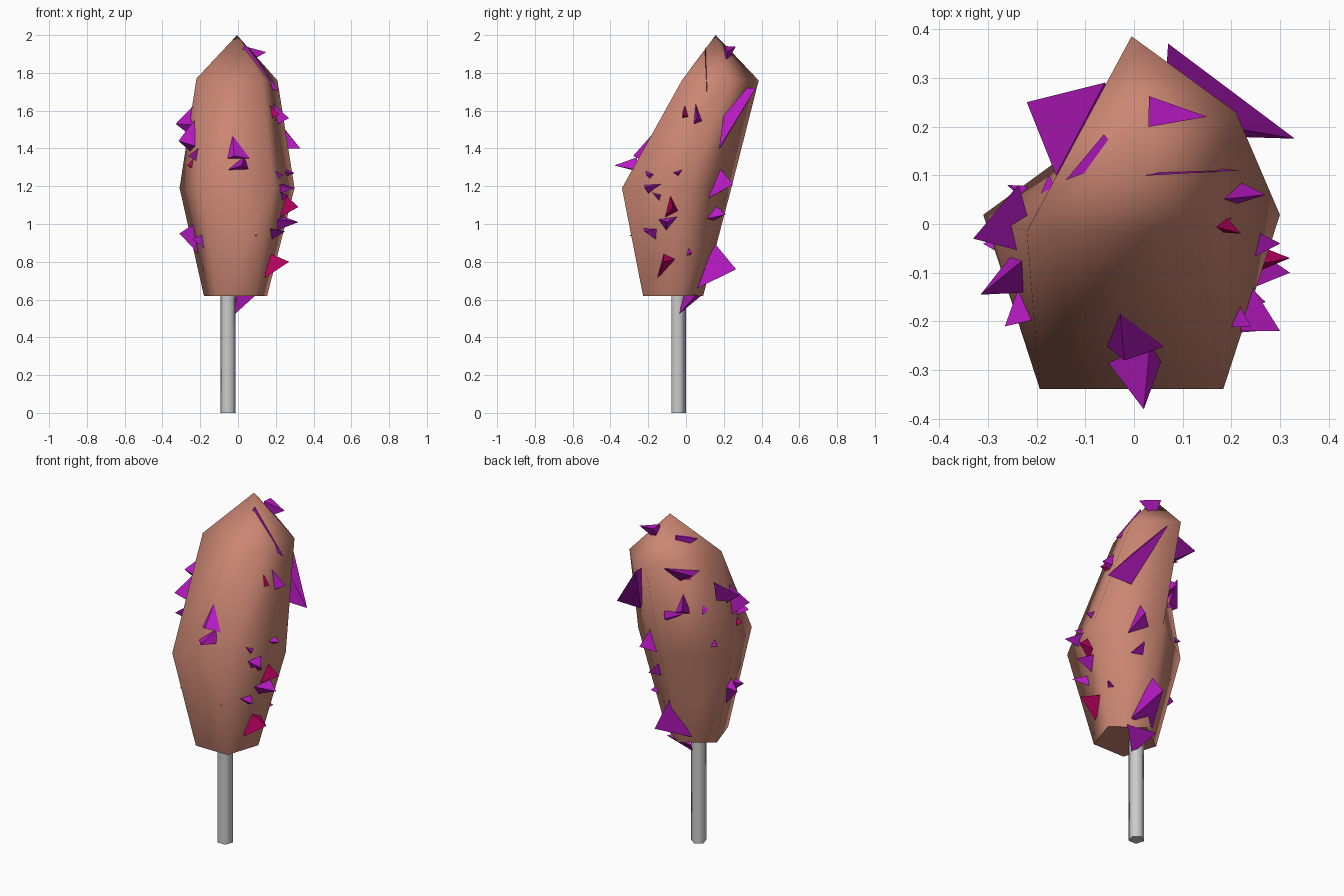
import bpy, bmesh, math
from mathutils import Vector

if "Cube" in bpy.data.objects:
    bpy.data.objects.remove(bpy.data.objects["Cube"])

def material(name, color):
    m = bpy.data.materials.new(name)
    m.diffuse_color = (*color, 1)
    m.use_nodes = True
    m.node_tree.nodes["Principled BSDF"].inputs["Base Color"].default_value = m.diffuse_color
    return m

def make(name, bm, mat=None, smooth=False):
    bmesh.ops.recalc_face_normals(bm, faces=bm.faces)
    me = bpy.data.meshes.new(name)
    bm.to_mesh(me)
    bm.free()
    ob = bpy.data.objects.new(name, me)
    bpy.context.collection.objects.link(ob)
    if mat:
        me.materials.append(mat)
    for p in me.polygons:
        p.use_smooth = smooth and len(p.vertices) < 5
    return ob

def loft(rings, apex=None, merge_to=None):
    """Pentagon rings (x, y, z, radius) joined bottom to top; merge_to joins two top corners."""
    bm = bmesh.new()
    rows = []
    for x, y, z, r in rings:
        rows.append([bm.verts.new((x + r * math.cos(math.radians(90 + 72 * i)),
                                   y + r * math.sin(math.radians(90 + 72 * i)), z)) for i in range(5)])
    for a, b in zip(rows, rows[1:]):
        for i in range(5):
            j = (i + 1) % 5
            bm.faces.new((a[i], a[j], b[j], b[i]))
    bm.faces.new(rows[0])
    if apex:
        t = bm.verts.new(apex)
        for i in range(5):
            bm.faces.new((rows[-1][i], rows[-1][(i + 1) % 5], t))
    else:
        bm.faces.new(rows[-1])
    if merge_to:
        bmesh.ops.pointmerge(bm, verts=rows[-1][1:3], merge_co=merge_to)
    return bm

def tetra(bm, pts):
    v = [bm.verts.new(p) for p in pts]
    for f in ((0, 1, 2), (0, 2, 3), (0, 3, 1), (1, 3, 2)):
        bm.faces.new([v[i] for i in f])

def shard(bm, x, y, z, size, tilt):
    """Crystal with its tip at x, y, z and a slanted base sunk into the body."""
    tip = Vector((x, y, z))
    core = Vector((-0.005, -0.08 + max(0, z - 1.19) * 0.42, z))
    out = (tip - core).normalized()
    side = Vector((-out.y, out.x, 0)).normalized()
    up = Vector((0, 0, 1))
    c, s = math.cos(math.radians(tilt)), math.sin(math.radians(tilt))
    t, n = side * c + up * s, up * c - side * s
    size *= 1.4
    base = tip - out * 0.12
    tetra(bm, (tip, base + t * size, base - t * size * .5 + n * size * .5,
               base - t * size * .4 - n * size * .4))

skin = material("clay_pink", (0.6, 0.24, 0.17))
purple = material("purple", (0.48, 0.01, 0.55))
red = material("magenta", (0.5, 0.0, 0.12))

# Stick
make("stick", loft([(-.053, -.043, 0, .043), (-.053, -.043, .72, .043)]), None, True)

# Leaning pentagonal body, two left corners of the top ring joined
make("body", loft([(-.013, -.085, .62, .176), (-.005, -.08, 1.19, .32),
                   (-.005, .16, 1.76, .225)], (-.005, .157, 2.0), (-.22, -.015, 1.77)), skin, True)

# Purple crystals: tip x, y, z, size, tilt
bm = bmesh.new()
front_and_left = [
    (.02, -.38, 1.31, .06, 200), (.10, -.30, .94, .05, 20), (0, -.275, .88, .05, 115),
    (-.33, -.03, 1.53, .09, 130), (-.24, -.05, 1.50, .14, 80), (-.19, -.06, 1.62, .10, 95),
    (-.315, -.145, 1.44, .09, 100), (-.265, -.21, 1.36, .08, 60), (-.31, -.04, .95, .09, 280),
    (-.24, -.20, .92, .07, 285), (-.08, .02, 1.79, .06, 30), (-.14, .09, 1.86, .05, 260),
    (-.12, .21, 1.47, .12, 85), (-.26, .08, 1.25, .07, 80)]
right_and_back = [
    (.27, .06, 1.56, .08, 100), (.20, .01, 1.55, .06, 60), (.32, -.10, 1.01, .06, 30),
    (.24, -.21, 1.26, .08, 140), (.30, -.22, 1.19, .06, 20), (.27, -.16, 1.15, .08, 150),
    (.25, -.22, .96, .06, 160), (.21, .03, .85, .07, 100), (.30, -.04, 1.27, .06, 40),
    (.08, .0, 1.76, .05, 0), (.15, .22, 1.91, .05, 260),
    (.13, .25, 1.21, .10, 95), (.10, .21, 1.05, .07, 70), (-.06, .29, 1.44, .07, 120)]
for row in front_and_left + right_and_back:
    shard(bm, *row)
# Large blades: front, back right, top, back left, lower back, underside
tetra(bm, [(-.02, -.28, 1.36), (-.13, -.19, 1.32), (.11, -.235, 1.34), (-.03, -.165, 1.49)])
tetra(bm, [(.07, .37, 1.72), (.33, .175, 1.40), (.17, .18, 1.40), (.06, .22, 1.72)])
tetra(bm, [(.04, .10, 1.95), (-.05, .10, 1.80), (.22, .11, 1.70), (.08, .12, 1.80)])
tetra(bm, [(-.22, .25, 1.72), (-.06, .29, 1.74), (-.16, .10, 1.68), (-.04, .16, 1.60)])
tetra(bm, [(.02, .265, .76), (.0, .15, .90), (.07, .06, .66), (-.08, .06, .66)])
tetra(bm, [(-.02, -.04, .52), (.09, .05, .62), (-.09, .08, .62), (.0, .0, .65)])
make("purple_crystals", bm, purple)

# Magenta crystals
bm = bmesh.new()
for row in [(-.27, -.14, 1.31, .09, 80), (.32, -.07, 1.09, .08, 100), (.27, -.12, .80, .07, 240),
            (.22, -.02, 1.58, .08, 100), (-.16, .18, 1.66, .06, 200)]:
    shard(bm, *row)
make("magenta_crystals", bm, red)
